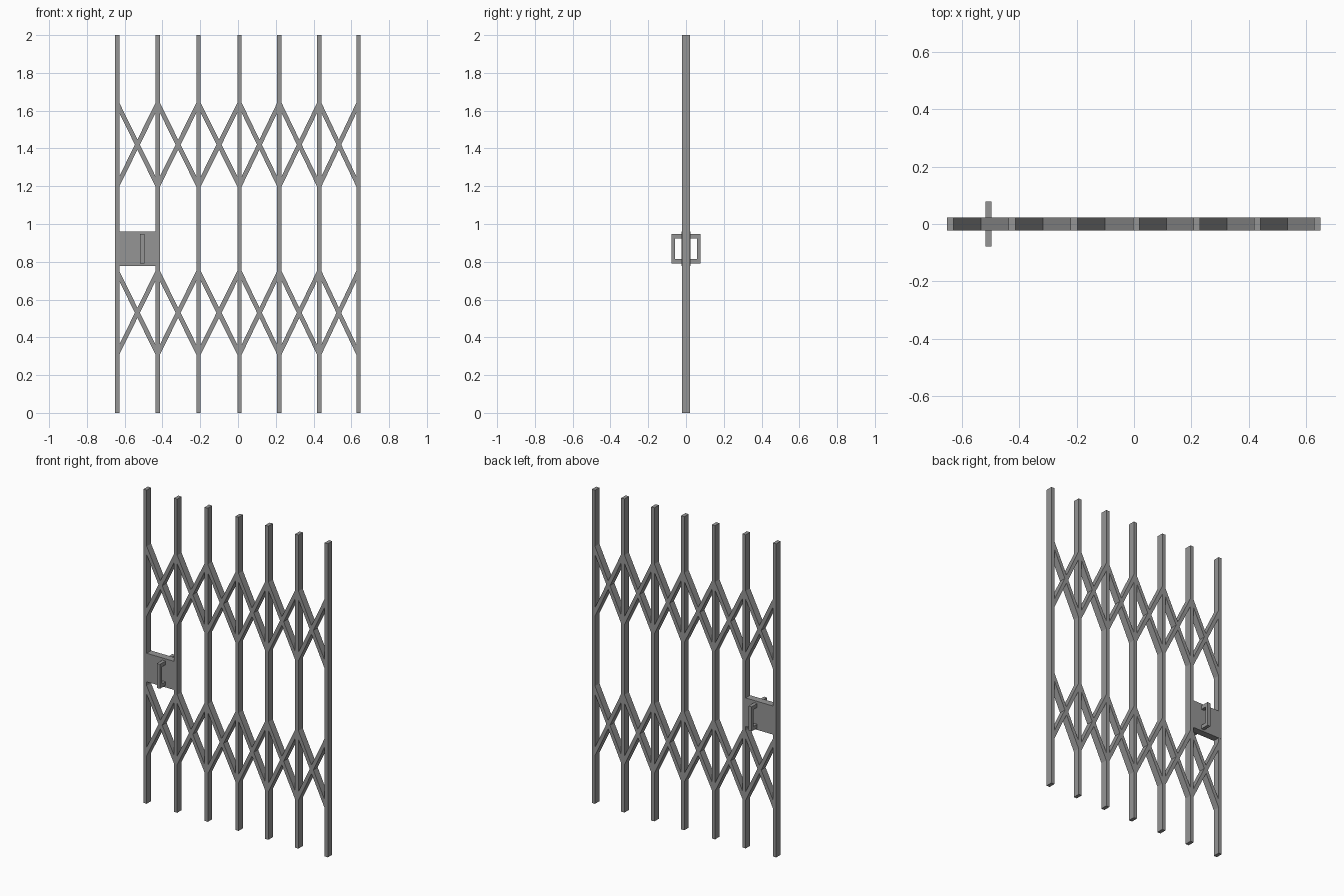
import bpy
import bmesh

if "Cube" in bpy.data.objects:
    bpy.data.objects.remove(bpy.data.objects["Cube"], do_unlink=True)

GREY = (0.3, 0.3, 0.3, 1.0)
steel = bpy.data.materials.new("grey_steel")
steel.use_nodes = True
steel.diffuse_color = GREY
steel.node_tree.nodes["Principled BSDF"].inputs["Base Color"].default_value = GREY

BAR_W, DEPTH, HEIGHT = 0.023, 0.044, 2.0
BAR_X = [-0.64, -0.425, -0.209, 0.008, 0.219, 0.43, 0.638]


def extrude_profile(name, points, depth):
    """Extrude a front-facing (x, z) outline evenly about y = 0."""
    bm = bmesh.new()
    face = bm.faces.new([bm.verts.new((x, -depth / 2, z)) for x, z in points])
    moved = bmesh.ops.extrude_face_region(bm, geom=[face])["geom"]
    verts = [v for v in moved if isinstance(v, bmesh.types.BMVert)]
    bmesh.ops.translate(bm, verts=verts, vec=(0, depth, 0))
    bmesh.ops.recalc_face_normals(bm, faces=bm.faces)
    mesh = bpy.data.meshes.new(name)
    bm.to_mesh(mesh)
    bm.free()
    mesh.materials.append(steel)
    obj = bpy.data.objects.new(name, mesh)
    bpy.context.collection.objects.link(obj)
    return obj


def box(name, x0, x1, z0, z1, depth, y=0):
    obj = extrude_profile(name, [(x0, z0), (x1, z0), (x1, z1), (x0, z1)], depth)
    obj.location.y = y
    return obj


# Upright bars
for i, x in enumerate(BAR_X):
    box(f"upright_bar_{i + 1}", x - BAR_W / 2, x + BAR_W / 2, 0, HEIGHT, DEPTH)

# Two rows of crossed lattice strips between neighbouring bars
RISE, HALF = 0.195, 0.027
for row, zc in (("lower", 0.53), ("upper", 1.42)):
    for i, (a, b) in enumerate(zip(BAR_X, BAR_X[1:])):
        x0, x1 = a + BAR_W / 2, b - BAR_W / 2
        for way, s in (("rising", 1), ("falling", -1)):
            z0, z1 = zc - s * RISE, zc + s * RISE
            outline = [(x0, z0 - HALF), (x1, z1 - HALF), (x1, z1 + HALF), (x0, z0 + HALF)]
            extrude_profile(f"{row}_{way}_strip_{i + 1}", outline, DEPTH)

# Lock plate between the first two bars
box("lock_plate", -0.648, -0.418, 0.778, 0.96, DEPTH + 0.001)

# Pull handles: a grip and two short arms on each side of the plate
HX0, HX1, HZ0, HZ1 = -0.518, -0.496, 0.79, 0.946
REACH, THICK, ARM = 0.078, 0.02, 0.024
for side, s in (("front", -1), ("back", 1)):
    box(f"{side}_handle_grip", HX0, HX1, HZ0, HZ1, THICK, s * (REACH - THICK / 2))
    inner, outer = DEPTH / 2, REACH - THICK
    for end, z in (("lower", HZ0), ("upper", HZ1 - ARM)):
        box(f"{side}_handle_{end}_arm", HX0, HX1, z, z + ARM,
            outer - inner, s * (inner + outer) / 2)
